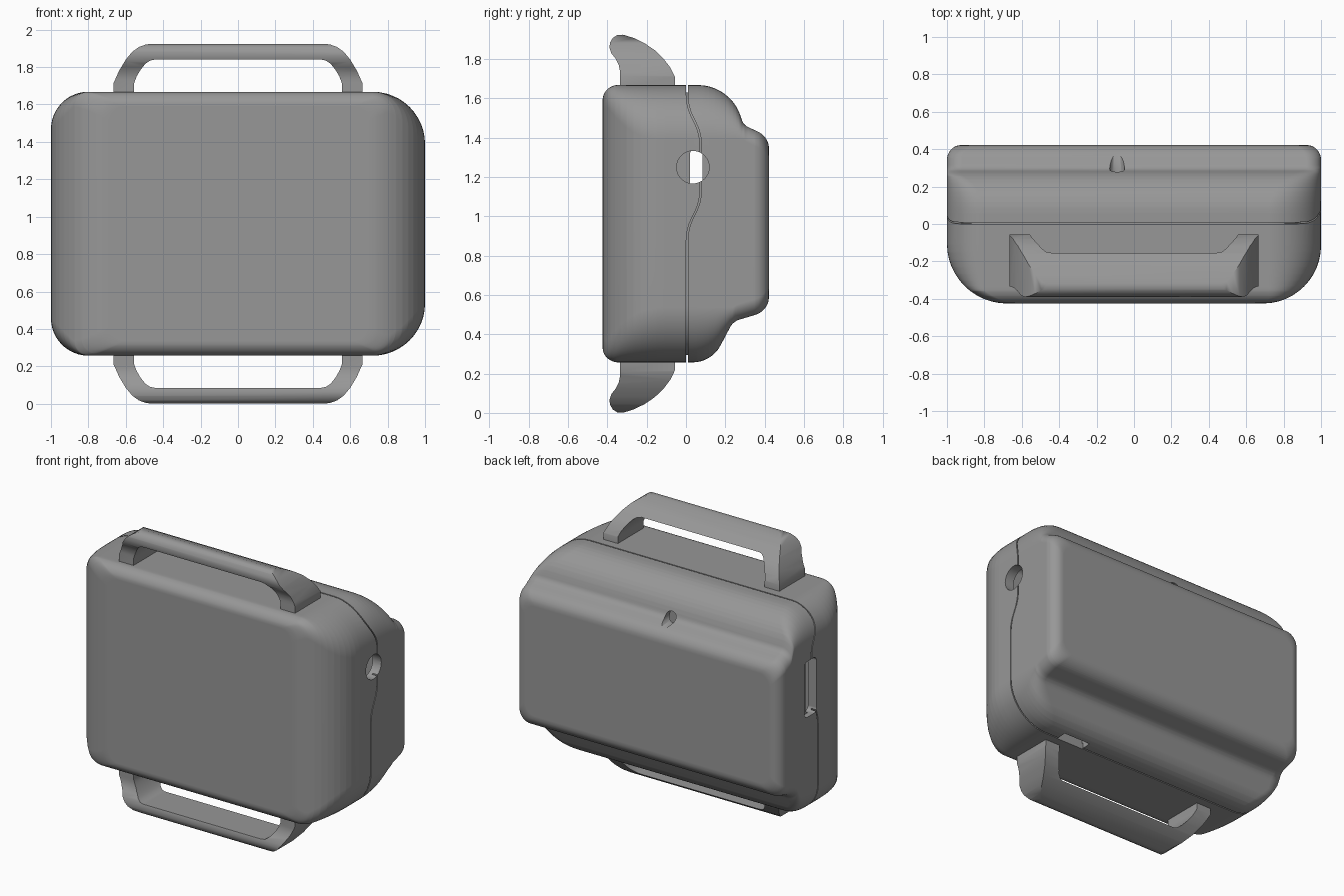
import bpy, bmesh, math
from mathutils import Vector, Matrix

if "Cube" in bpy.data.objects:
    bpy.data.objects.remove(bpy.data.objects["Cube"])

TOP = 1.925            # overall height
Z0, Z1 = 0.257, 1.668  # case bottom and top


def fillet(corners):
    """Polygon from (a, b, radius) corners, each rounded by its radius."""
    out, n = [], len(corners)
    for i, (a, b, r) in enumerate(corners):
        p = Vector((a, b))
        if r == 0:
            out.append(p)
            continue
        d1 = (Vector(corners[i - 1][:2]) - p).normalized()
        d2 = (Vector(corners[(i + 1) % n][:2]) - p).normalized()
        half = d1.angle(d2) / 2
        c = p + (d1 + d2).normalized() * (r / math.sin(half))
        s = p + d1 * (r / math.tan(half)) - c
        turn = math.pi - 2 * half
        if d1.x * d2.y - d1.y * d2.x > 0:
            turn = -turn
        seg = max(3, round(abs(turn) / 0.13))
        out += [c + Matrix.Rotation(turn * k / seg, 2) @ s for k in range(seg + 1)]
    return out


def inset(pts, d):
    """Move a closed outline inwards by d."""
    n = len(pts)
    area = sum(pts[i - 1].x * pts[i].y - pts[i].x * pts[i - 1].y for i in range(n))
    sign = 1 if area > 0 else -1
    out = []
    for i, p in enumerate(pts):
        e1 = (p - pts[i - 1]).normalized()
        e2 = (pts[(i + 1) % n] - p).normalized()
        n1, n2 = Vector((-e1.y, e1.x)), Vector((-e2.y, e2.x))
        out.append(p + (n1 + n2) / (1 + n1.dot(n2)) * d * sign)
    return out


def loft(name, rings):
    """Closed solid through a list of equal-length rings of 3D points."""
    bm = bmesh.new()
    rows = [[bm.verts.new(p) for p in ring] for ring in rings]
    bm.faces.new(rows[0])
    bm.faces.new(rows[-1][::-1])
    for a, b in zip(rows, rows[1:]):
        for i in range(len(a)):
            bm.faces.new((a[i - 1], b[i - 1], b[i], a[i]))
    bmesh.ops.recalc_face_normals(bm, faces=bm.faces)
    me = bpy.data.meshes.new(name)
    bm.to_mesh(me)
    bm.free()
    ob = bpy.data.objects.new(name, me)
    bpy.context.collection.objects.link(ob)
    return ob


def prism(name, pts, axis, lo, hi):
    """Extrude a 2D outline along an axis from lo to hi."""
    def place(p, h):
        v = [p[0], p[1]]
        v.insert("xyz".index(axis), h)
        return v
    return loft(name, [[place(p, h) for p in pts] for h in (lo, hi)])


def boolean(ob, tool, op):
    """Apply a boolean and throw the tool away."""
    m = ob.modifiers.new("cut", 'BOOLEAN')
    m.operation, m.object, m.solver = op, tool, 'EXACT'
    bpy.context.view_layer.objects.active = ob
    bpy.ops.object.modifier_apply(modifier=m.name)
    bpy.data.objects.remove(tool, do_unlink=True)
    return ob


def box(a0, a1, b0, b1, r=0):
    return fillet([(a0, b0, r), (a1, b0, r), (a1, b1, r), (a0, b1, r)])


def circle(a, b, r, n=32):
    return [(a + r * math.cos(2 * math.pi * i / n), b + r * math.sin(2 * math.pi * i / n)) for i in range(n)]


# Case outlines: side (y, z) and plan (y, x)
SIDE = fillet([(-.425, Z0, .08), (.13, Z0, .16), (.24, .465, .08), (.423, .52, .1),
               (.423, 1.405, .1), (.292, 1.465, .06), (.23, Z1, .23), (-.425, Z1, .08)])
PLAN = fillet([(-.425, -1, .32), (.423, -1, .08), (.423, 1, .08), (-.425, 1, .31)])


def span(pts, y):
    """Lowest and highest value of an outline at depth y."""
    hits = []
    for p, q in zip(pts, pts[1:] + pts[:1]):
        if min(p.x, q.x) <= y <= max(p.x, q.x) and abs(p.x - q.x) > 1e-7:
            hits.append(p.y + (q.y - p.y) * (y - p.x) / (q.x - p.x))
    return min(hits), max(hits)


def case(name, d):
    """Solid case lofted front to back through rounded rectangles, shrunk by d."""
    side, plan = inset(SIDE, d), inset(PLAN, d)
    lo, hi = -.425 + d + 1e-4, .423 - d - 1e-4
    ys = []
    for y in sorted(min(max(p.x, lo), hi) for p in side + plan):
        if not ys or y - ys[-1] > .0015:
            ys.append(y)
    ys[-1] = hi
    rings = []
    for y in ys:
        (x0, x1), (z0, z1) = span(plan, y), span(side, y)

        def radius(full, dx, dz):
            return max(.08, full - max(dx, dz)) - d * .8
        dxl, dxr = x0 + 1 - d, 1 - d - x1
        db, dt = z0 - Z0 - d, Z1 - d - z1
        ring = fillet([(x0, z0, radius(.2, dxl, db)), (x1, z0, radius(.28, dxr, db)),
                       (x1, z1, radius(.28, dxr, dt)), (x0, z1, radius(.2, dxl, dt))])
        rings.append([(p.x, y, p.y) for p in ring])
    return loft(name, rings)


def seam_side(edge, s):
    """Region on one side of the wavy seam."""
    return fillet([(edge, 2.2, 0), (s, 2.2, 0), (s, 1.56, .25), (s + .07, 1.42, .25),
                   (s + .07, 1.075, .25), (s, .935, .25), (s, -.3, 0), (edge, -.3, 0)])


def openings(ob, slot_back):
    """Round side port, long side slot, rear hole and bottom notch."""
    for pts, axis, lo, hi in ((circle(.035, 1.25, .083), "x", .8, 1.2),
                              (box(.02, slot_back, .965, 1.345, .03), "x", -1.2, -.8),
                              (circle(-.09, 1.468, .04), "y", .15, .6),
                              (box(.42, .62, -.002, .07), "z", .1, .36)):
        boolean(ob, prism("tool", pts, axis, lo, hi), 'DIFFERENCE')
    return ob


parts = []

# Two hollow half shells split along the seam
for name, edge, shift in (("front_shell", -1, .001), ("rear_shell", 1, .009)):
    shell = boolean(case(name, 0), case("tool", .045), 'DIFFERENCE')
    boolean(shell, prism("tool", seam_side(edge, shift), "x", -1.5, 1.5), 'INTERSECT')
    parts.append(openings(shell, .15))

# Lip inside the seam that closes the gap
lip = boolean(case("seam_lip", .037), case("tool", .065), 'DIFFERENCE')
boolean(lip, prism("tool", box(-.05, .13, -.3, 2.2), "x", -1.5, 1.5), 'INTERSECT')
parts.append(openings(lip, .085))

# Carry handles: a front frame crossed with a hooked side profile
outer = [(.665, 1.65), (.665, 1.715), (.636, 1.78), (.6, 1.84), (.565, 1.882),
         (.53, 1.907), (.495, 1.92), (.46, TOP)]
inner = [(.445, 1.84), (.47, 1.835), (.495, 1.818), (.52, 1.787), (.542, 1.75),
         (.555, 1.715), (.555, 1.65)]
half = outer + [(-x, z) for x, z in outer[::-1]]
frame = half + [(-x, z) for x, z in inner[::-1]] + inner
hook = [(-.335, 1.65), (-.335, 1.735), (-.342, 1.77), (-.358, 1.802), (-.38, 1.83),
        (-.39, 1.86), (-.386, 1.885), (-.372, 1.908), (-.35, 1.922), (-.32, 1.924),
        (-.265, 1.907), (-.21, 1.88), (-.16, 1.846), (-.115, 1.803), (-.08, 1.757),
        (-.057, 1.71), (-.057, 1.65)]
for name, flip in (("top_handle", False), ("bottom_handle", True)):
    f, h = [[(a, TOP - z if flip else z) for a, z in pts] for pts in (frame, hook)]
    handle = prism(name, f, "y", -.6, .2)
    parts.append(boolean(handle, prism("tool", h, "x", -.9, .9), 'INTERSECT'))

# Dark grey finish, smooth shading with crisp edges
grey = bpy.data.materials.new("dark_grey")
grey.diffuse_color = (.31, .31, .31, 1)
grey.use_nodes = True
grey.node_tree.nodes["Principled BSDF"].inputs["Base Color"].default_value = grey.diffuse_color
bpy.ops.object.select_all(action='DESELECT')
for ob in parts:
    ob.data.materials.clear()
    ob.data.materials.append(grey)
    ob.select_set(True)
bpy.context.view_layer.objects.active = parts[0]
bpy.ops.object.shade_smooth_by_angle(angle=math.radians(35))
for ob in parts:
    ob.modifiers.new("even_shading", 'WEIGHTED_NORMAL').keep_sharp = True
